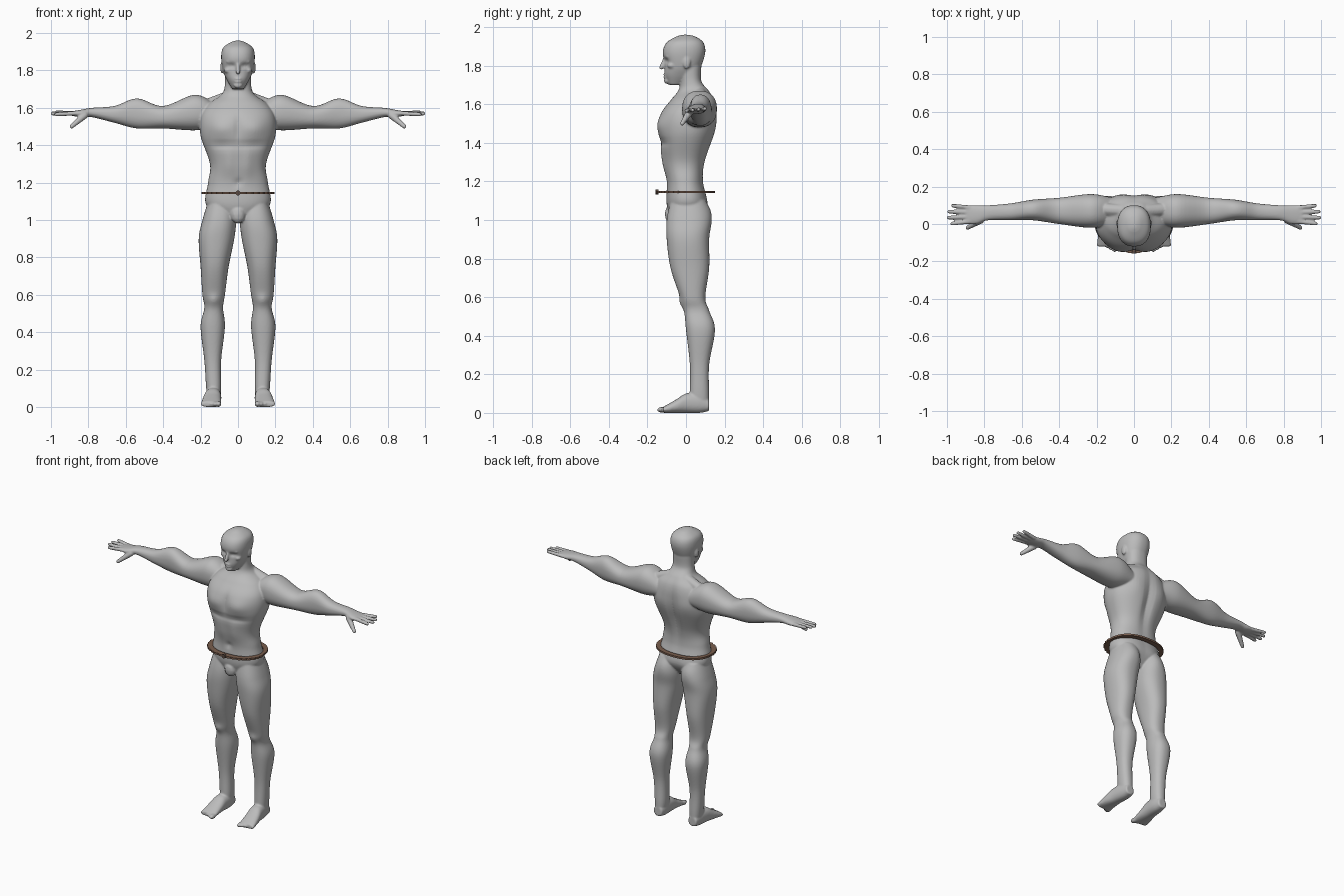
import bpy, bmesh, math
from mathutils import Matrix, Vector

default_cube = bpy.data.objects.get("Cube")
if default_cube:
    bpy.data.objects.remove(default_cube, do_unlink=True)


def material(name, color):
    mat = bpy.data.materials.new(name)
    mat.use_nodes = True
    mat.diffuse_color = (*color, 1)
    for node in mat.node_tree.nodes:
        if node.type == 'BSDF_PRINCIPLED':
            node.inputs["Base Color"].default_value = (*color, 1)
    return mat


def make_object(name, bm, mat):
    bmesh.ops.recalc_face_normals(bm, faces=bm.faces[:])
    mesh = bpy.data.meshes.new(name)
    bm.to_mesh(mesh)
    bm.free()
    mesh.materials.append(mat)
    obj = bpy.data.objects.new(name, mesh)
    bpy.context.collection.objects.link(obj)
    return obj


def superellipse(angle, power=2.3):
    cosine, sine = math.cos(angle), math.sin(angle)
    return (math.copysign(abs(cosine) ** (2 / power), cosine),
            math.copysign(abs(sine) ** (2 / power), sine))


def spline(before, start, end, after, t):
    """Catmull-Rom value between start and end."""
    slope_in, slope_out = (end - before) / 2, (after - start) / 2
    rise = end - start
    cubic = slope_in + slope_out - 2 * rise
    square = rise - slope_in - cubic
    return start + t * (slope_in + t * (square + t * cubic))


def smooth_sections(sections, steps=8):
    padded = [sections[0], *sections, sections[-1]]
    result = []
    for group in zip(padded, padded[1:], padded[2:], padded[3:]):
        for step in range(steps):
            result.append([spline(*values, step / steps) for values in zip(*group)])
    return result + [sections[-1]]


def place(axis, along, across, depth):
    return {'x': (along, across, depth),
            'y': (across, along, depth),
            'z': (across, depth, along)}[axis]


def loft(bm, axis, sections, sides, segments=64):
    """Skin rings given as position along the axis, then the limits of both other axes."""
    for side in sides:
        rings = []
        for along, low_a, high_a, low_b, high_b in smooth_sections(sections):
            ring = []
            for i in range(segments):
                u, v = superellipse(math.tau * i / segments)
                x, y, z = place(axis, along,
                                (low_a + high_a + u * (high_a - low_a)) / 2,
                                (low_b + high_b + v * (high_b - low_b)) / 2)
                ring.append(bm.verts.new((x * side, y, z)))
            rings.append(ring)
        for ring, following in zip(rings, rings[1:]):
            for i in range(segments):
                bm.faces.new((ring[i - 1], ring[i], following[i], following[i - 1]))
        bm.faces.new(rings[0])
        bm.faces.new(rings[-1])


def both_sides(point):
    x, y, z = point
    return [(x, y, z), (-x, y, z)] if x else [(x, y, z)]


def blob(bm, center, radii):
    for point in both_sides(center):
        matrix = Matrix.Translation(point) @ Matrix.Diagonal((*radii, 1))
        bmesh.ops.create_icosphere(bm, subdivisions=2, radius=1, matrix=matrix)


def rod(bm, start, end, start_radius, end_radius, count=14):
    """Tapered rounded rod of overlapping balls."""
    for i in range(count):
        t = i / (count - 1)
        radius = start_radius + (end_radius - start_radius) * t
        blob(bm, Vector(start).lerp(Vector(end), t), [radius] * 3)


def sculpt(bm, center, width, height, move, reach=.06):
    """Soft stroke that shifts the surface along y, repeated on the other side."""
    for x, y, z in both_sides(center):
        for vert in bm.verts:
            distance = (((vert.co.x - x) / width) ** 2 + ((vert.co.y - y) / reach) ** 2
                        + ((vert.co.z - z) / height) ** 2)
            vert.co.y += move * math.exp(-distance)


MIDDLE, BOTH = (1,), (1, -1)
bm = bmesh.new()

# Torso with neck, then head: height, half width, front, back
torso = [(.99, .06, -.07, .06), (1.08, .17, -.1, .11), (1.2, .16, -.1, .09),
         (1.3, .15, -.12, .1), (1.45, .2, -.14, .15), (1.55, .2, -.13, .16),
         (1.62, .16, -.08, .15), (1.67, .09, -.04, .12), (1.72, .07, -.03, .08),
         (1.8, .07, -.04, .08)]
head = [(1.7, .03, -.09, -.02), (1.75, .06, -.11, .05), (1.8, .08, -.11, .08),
        (1.87, .09, -.12, .1), (1.92, .08, -.1, .09), (1.95, .04, -.05, .05),
        (1.96, .01, -.02, .01)]
for sections in (torso, head):
    loft(bm, 'z', [(z, -half, half, front, back) for z, half, front, back in sections], MIDDLE)

# Legs: height, inside, outside, front, back
leg = [(1.1, .02, .16, -.08, .1), (1, .01, .19, -.1, .13), (.9, .02, .21, -.1, .12),
       (.75, .05, .2, -.08, .12), (.6, .07, .19, -.03, .1), (.53, .08, .18, -.01, .12),
       (.43, .07, .2, 0, .15), (.25, .09, .18, .02, .12), (.1, .09, .17, .02, .12),
       (.02, .1, .16, .02, .12)]
loft(bm, 'z', leg, BOTH)

# Feet: depth, inside, outside, bottom, top
foot = [(.12, .1, .16, .01, .07), (.07, .09, .17, 0, .1), (0, .09, .18, 0, .1),
        (-.05, .09, .19, 0, .07), (-.12, .09, .2, 0, .03)]
loft(bm, 'y', foot, BOTH)

# Toes shrink towards the outside
for i in range(5):
    shrink = 1 - i / 10
    blob(bm, center=(.104 + .02 * i, -.122 + .008 * i, .016),
         radii=(.016 * shrink, .03 * shrink, .016 * shrink))

# Arms with palms: distance out, front, back, bottom, top
arm = [(.12, 0, .14, 1.5, 1.62), (.23, -.02, .16, 1.48, 1.67), (.4, 0, .14, 1.49, 1.61),
       (.54, .02, .13, 1.49, 1.65), (.66, .02, .11, 1.52, 1.61), (.78, .02, .1, 1.55, 1.6),
       (.84, 0, .1, 1.55, 1.59), (.9, 0, .1, 1.56, 1.58)]
loft(bm, 'x', arm, BOTH)

# Fingers fan out, the middle ones reaching furthest
for i in range(4):
    rod(bm, start=(.88, .013 + .025 * i, 1.57),
        end=(1 - .02 * abs(i - 1.4), .002 + .032 * i, 1.565 + .004 * i),
        start_radius=.013, end_radius=.011)

# Thumbs
rod(bm, start=(.82, .02, 1.56), end=(.89, -.02, 1.5), start_radius=.02, end_radius=.012)

# Sloping neck muscles and groin
rod(bm, start=(.04, .07, 1.66), end=(.2, .08, 1.6), start_radius=.036, end_radius=.036)
blob(bm, center=(0, -.08, 1.03), radii=(.04, .03, .05))

# Chest muscles, breastbone groove, lower chest crease, belly muscles and navel
sculpt(bm, center=(.09, -.13, 1.49), width=.07, height=.05, move=-.015)
sculpt(bm, center=(0, -.15, 1.5), width=.02, height=.07, move=.01)
sculpt(bm, center=(.08, -.13, 1.4), width=.08, height=.02, move=.01)
sculpt(bm, center=(.05, -.12, 1.3), width=.03, height=.09, move=-.006)
sculpt(bm, center=(0, -.11, 1.2), width=.02, height=.02, move=.01)
# Spine furrow, shoulder blades and buttocks
sculpt(bm, center=(0, .14, 1.4), width=.03, height=.2, move=-.02)
sculpt(bm, center=(.1, .15, 1.5), width=.05, height=.06, move=.006)
sculpt(bm, center=(.09, .13, 1.05), width=.06, height=.05, move=.01)
# Kneecaps and eye sockets
sculpt(bm, center=(.13, -.02, .57), width=.03, height=.03, move=-.012)
sculpt(bm, center=(.035, -.1, 1.825), width=.022, height=.013, move=.016)

# Brows and eyes
blob(bm, center=(.035, -.094, 1.846), radii=(.03, .014, .008))
blob(bm, center=(.034, -.082, 1.825), radii=(.015, .015, .01))
# Nose, lips and chin
rod(bm, start=(0, -.108, 1.84), end=(0, -.128, 1.79), start_radius=.009, end_radius=.012)
for height in (1.74, 1.755):
    blob(bm, center=(0, -.105, height), radii=(.023, .013, .007))
blob(bm, center=(0, -.1, 1.72), radii=(.024, .015, .015))
# Cheekbones and ears
blob(bm, center=(.055, -.072, 1.8), radii=(.02, .026, .016))
blob(bm, center=(.085, .004, 1.815), radii=(.01, .02, .034))

# Fuse all body parts into one soft skin
body = make_object("body", bm, material("stone grey", (.5, .5, .5)))
fuse = body.modifiers.new("fuse", 'REMESH')
fuse.mode = 'VOXEL'
fuse.voxel_size = .0055
fuse.use_smooth_shade = True
soften = body.modifiers.new("soften", 'SMOOTH')
soften.iterations = 4

# Belt: a flat ring standing off the hips, scalloped at the front
bm = bmesh.new()
count, belt_height, half_thickness = 160, 1.145, .006
rows = []
for i in range(count):
    angle = math.tau * i / count
    u, v = superellipse(angle)
    wave = .006 * abs(math.sin(angle * 16)) if v < 0 else 0
    inner = (u * .163, v * .118)
    outer = (u * (.19 + wave), v * (.15 + wave))
    low, high = belt_height - half_thickness, belt_height + half_thickness
    rows.append([bm.verts.new((*edge, z)) for edge, z in
                 ((inner, low), (outer, low), (outer, high), (inner, high))])
for i in range(count):
    for k in range(4):
        bm.faces.new((rows[i - 1][k - 1], rows[i - 1][k], rows[i][k], rows[i][k - 1]))
make_object("belt", bm, material("leather brown", (.19, .11, .075)))

# Round buckle
bm = bmesh.new()
turn = Matrix.Translation((0, -.15, belt_height)) @ Matrix.Rotation(math.pi / 2, 4, 'X')
bmesh.ops.create_cone(bm, cap_ends=True, segments=24, radius1=.013, radius2=.013,
                      depth=.014, matrix=turn)
make_object("belt_buckle", bm, material("dark brown", (.1, .065, .05)))
